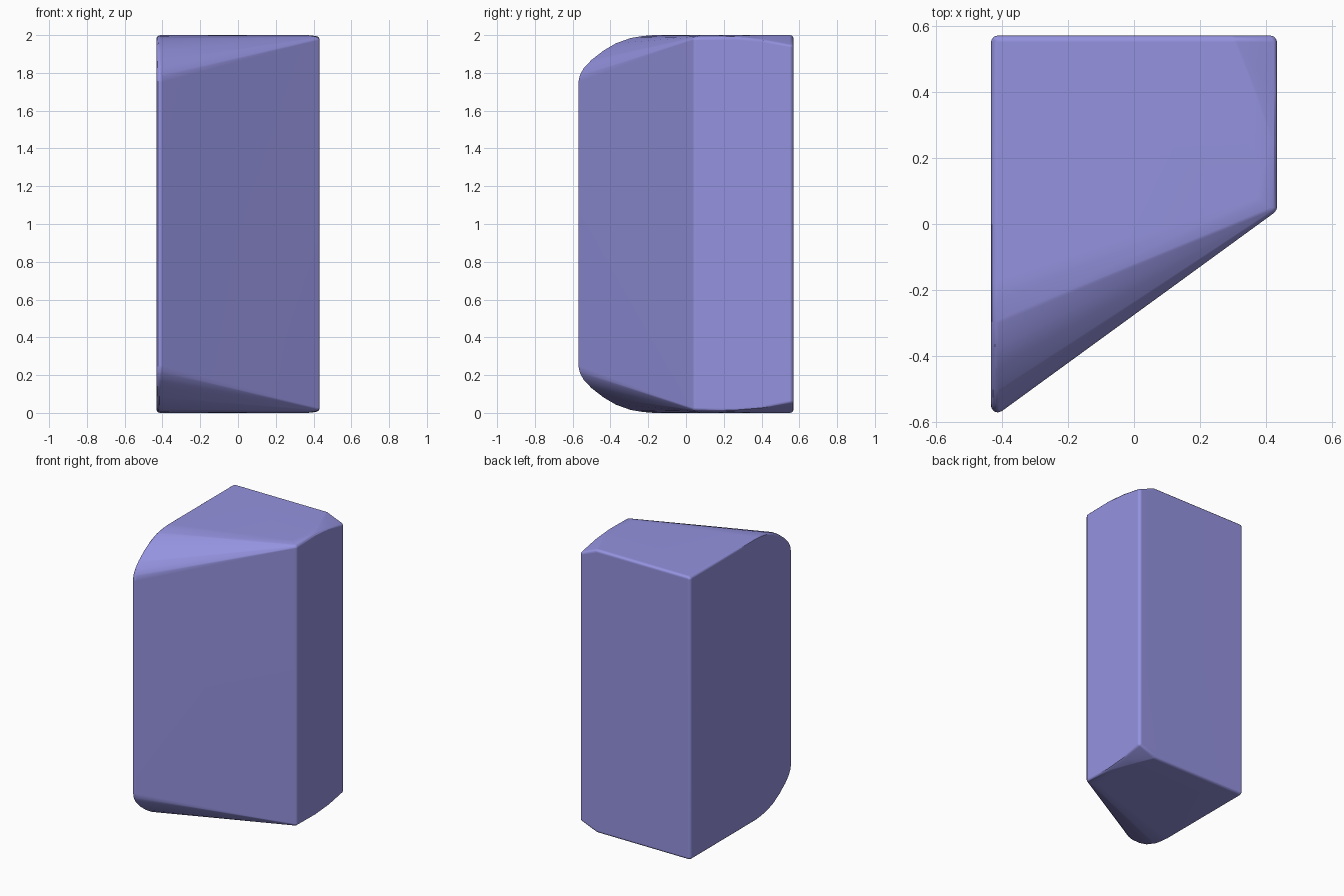
import bpy, bmesh
from mathutils import Vector

if "Cube" in bpy.data.objects:
    bpy.data.objects.remove(bpy.data.objects["Cube"])

R = 0.02                 # small edge rounding
LX, RX = -0.412, 0.412   # inset side planes

# Upper half of each side profile (y, z); mirrored about z = 1
left = [(-.55, 1.75), (-.543, 1.783), (-.525, 1.815), (-.49, 1.852), (-.425, 1.902),
        (-.36, 1.94), (-.29, 1.965), (-.23, 1.975), (-.17, 1.98), (.55, 1.98)]
right = [(.05, 1.972), (.25, 1.975), (.40, 1.963), (.55, 1.935)]
pts = [(LX, y, z) for y, z in left] + [(RX, y, z) for y, z in right]
# top face reaches full height just short of the right side
pts += [(.37, .08, 1.98), (.36, .40, 1.98), (.30, .55, 1.98)]
pts += [(x, y, 2 - z) for x, y, z in pts]

# Rounded block: hull of small balls placed on the inset outline
bm = bmesh.new()
ball = bmesh.new()
bmesh.ops.create_icosphere(ball, subdivisions=2, radius=R)
offsets = [v.co.copy() for v in ball.verts]
offsets += [Vector(a) * R for a in ((1, 0, 0), (-1, 0, 0), (0, 1, 0), (0, -1, 0), (0, 0, 1), (0, 0, -1))]
ball.free()
for p in pts:
    for o in offsets:
        bm.verts.new(Vector(p) + o)
bmesh.ops.convex_hull(bm, input=bm.verts)
loose = [v for v in bm.verts if not v.link_faces]
bmesh.ops.delete(bm, geom=loose, context='VERTS')
bmesh.ops.remove_doubles(bm, verts=bm.verts, dist=0.0005)
bmesh.ops.dissolve_limit(bm, angle_limit=0.01, verts=bm.verts, edges=bm.edges)
bmesh.ops.recalc_face_normals(bm, faces=bm.faces)

me = bpy.data.meshes.new("rounded_block")
bm.to_mesh(me)
bm.free()
ob = bpy.data.objects.new("rounded_block", me)
bpy.context.collection.objects.link(ob)
bpy.context.view_layer.objects.active = ob
ob.select_set(True)
bpy.ops.object.shade_smooth_by_angle(angle=0.5)

# Area-weighted normals keep the large faces flat
wn = ob.modifiers.new("weighted_normals", 'WEIGHTED_NORMAL')
wn.keep_sharp = True

# Muted violet colour
mat = bpy.data.materials.new("violet")
mat.diffuse_color = (0.3, 0.29, 0.74, 1)
mat.use_nodes = True
mat.node_tree.nodes["Principled BSDF"].inputs["Base Color"].default_value = mat.diffuse_color
me.materials.append(mat)
